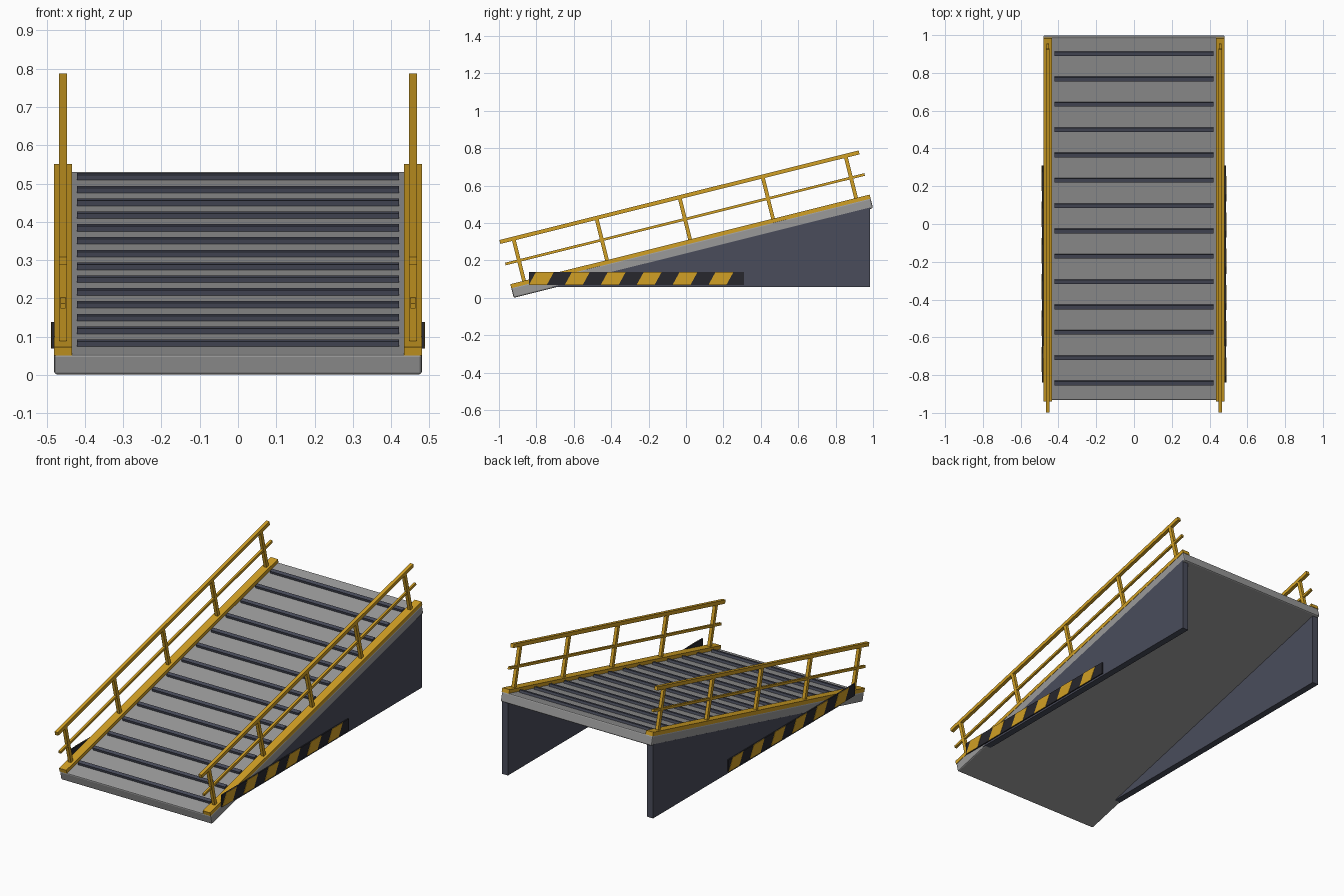
import bpy, bmesh, math
from mathutils import Matrix

if "Cube" in bpy.data.objects:
    bpy.data.objects.remove(bpy.data.objects["Cube"])

SLOPE = math.radians(14)
LENGTH, HALF_W, THICK = 1.98, 0.48, 0.055
LOW_Y = -0.921
# ramp space: x across, y up the slope, z away from the deck
RAMP = Matrix.Translation((0, LOW_Y, 0)) @ Matrix.Rotation(SLOPE, 4, 'X')


def material(name, rgb):
    m = bpy.data.materials.new(name)
    m.diffuse_color = (*rgb, 1)
    m.use_nodes = True
    m.node_tree.nodes["Principled BSDF"].inputs["Base Color"].default_value = m.diffuse_color
    return m


GREY = material("deck_grey", (0.32, 0.32, 0.32))
YELLOW = material("safety_yellow", (0.64, 0.35, 0.018))
SLATE = material("slate_blue", (0.067, 0.073, 0.105))
BLACK = material("stripe_black", (0.02, 0.02, 0.026))


def make(name, bm, mat, matrix=Matrix()):
    bmesh.ops.recalc_face_normals(bm, faces=bm.faces)
    me = bpy.data.meshes.new(name)
    bm.to_mesh(me)
    bm.free()
    me.materials.append(mat)
    ob = bpy.data.objects.new(name, me)
    ob.matrix_world = matrix
    bpy.context.collection.objects.link(ob)
    return ob


def box(bm, x, y, z):
    """Add a box given as three (low, high) ranges."""
    size = [b - a for a, b in (x, y, z)]
    mid = [(a + b) / 2 for a, b in (x, y, z)]
    bmesh.ops.create_cube(bm, size=1,
                          matrix=Matrix.Translation(mid) @ Matrix.Diagonal((*size, 1)))


def prism(bm, profile, x0, x1):
    """Extrude a (y, z) profile along x."""
    a = [bm.verts.new((x0, y, z)) for y, z in profile]
    b = [bm.verts.new((x1, y, z)) for y, z in profile]
    n = len(a)
    bm.faces.new(a)
    bm.faces.new(b[::-1])
    for i in range(n):
        bm.faces.new((a[i], b[i], b[(i + 1) % n], a[(i + 1) % n]))


# sloping deck slab with softened edges
bm = bmesh.new()
box(bm, (-HALF_W, HALF_W), (0, LENGTH), (0, THICK))
deck = make("deck", bm, GREY, RAMP)
bev = deck.modifiers.new("soft_edges", 'BEVEL')
bev.width, bev.segments = 0.007, 2

# anti-slip cleats
bm = bmesh.new()
for i in range(14):
    s = 0.097 + i * 0.1382
    box(bm, (-0.42, 0.42), (s - 0.011, s + 0.011), (THICK - 0.005, THICK + 0.014))
make("cleats", bm, SLATE, RAMP)

for side, sx in (("left", -1), ("right", 1)):
    def span(a, b):
        return tuple(sorted((sx * a, sx * b)))

    # kerb along the deck edge
    bm = bmesh.new()
    box(bm, span(0.434, HALF_W), (0, LENGTH), (THICK - 0.002, THICK + 0.02))
    make(side + "_kerb", bm, YELLOW, RAMP)

    # handrail: posts, middle rail, top rail
    bm = bmesh.new()
    for i in range(5):
        s = 0.075 + i * 0.4575
        box(bm, span(0.448, 0.466), (s - 0.01, s + 0.01), (THICK, 0.30))
    box(bm, span(0.450, 0.464), (0, LENGTH), (0.179, 0.193))
    box(bm, span(0.447, 0.467), (0, LENGTH), (0.297, 0.318))
    make(side + "_handrail", bm, YELLOW, RAMP)

    # wedge side panel reaching just into the slab
    k, bottom, back, lift = math.tan(SLOPE), 0.058, 0.985, 0.008
    front = LOW_Y + (bottom - lift) / k
    bm = bmesh.new()
    prism(bm, [(front, bottom), (back, bottom), (back, (back - LOW_Y) * k + lift)],
          sx * 0.442, sx * 0.4803)
    make(side + "_side_panel", bm, SLATE)

    # hazard strip; the left one is the right one turned half round
    y0, y1, z0, z1 = -0.84, 0.31, 0.069, 0.138
    turn = Matrix() if sx > 0 else (
        Matrix.Translation((0, y0 + y1, 0)) @ Matrix.Rotation(math.pi, 4, 'Z'))
    bm = bmesh.new()
    box(bm, (0.479, 0.487), (y0, y1), (z0, z1))
    make(side + "_hazard_strip", bm, BLACK, turn)

    bm = bmesh.new()
    for i in range(6):
        c, w, lean = -0.773 + i * 0.192, 0.048, 0.019
        prism(bm, [(c - w - lean, z0), (c + w - lean, z0),
                   (c + w + lean, z1), (c - w + lean, z1)], 0.4865, 0.4885)
    make(side + "_hazard_stripes", bm, YELLOW, turn)
